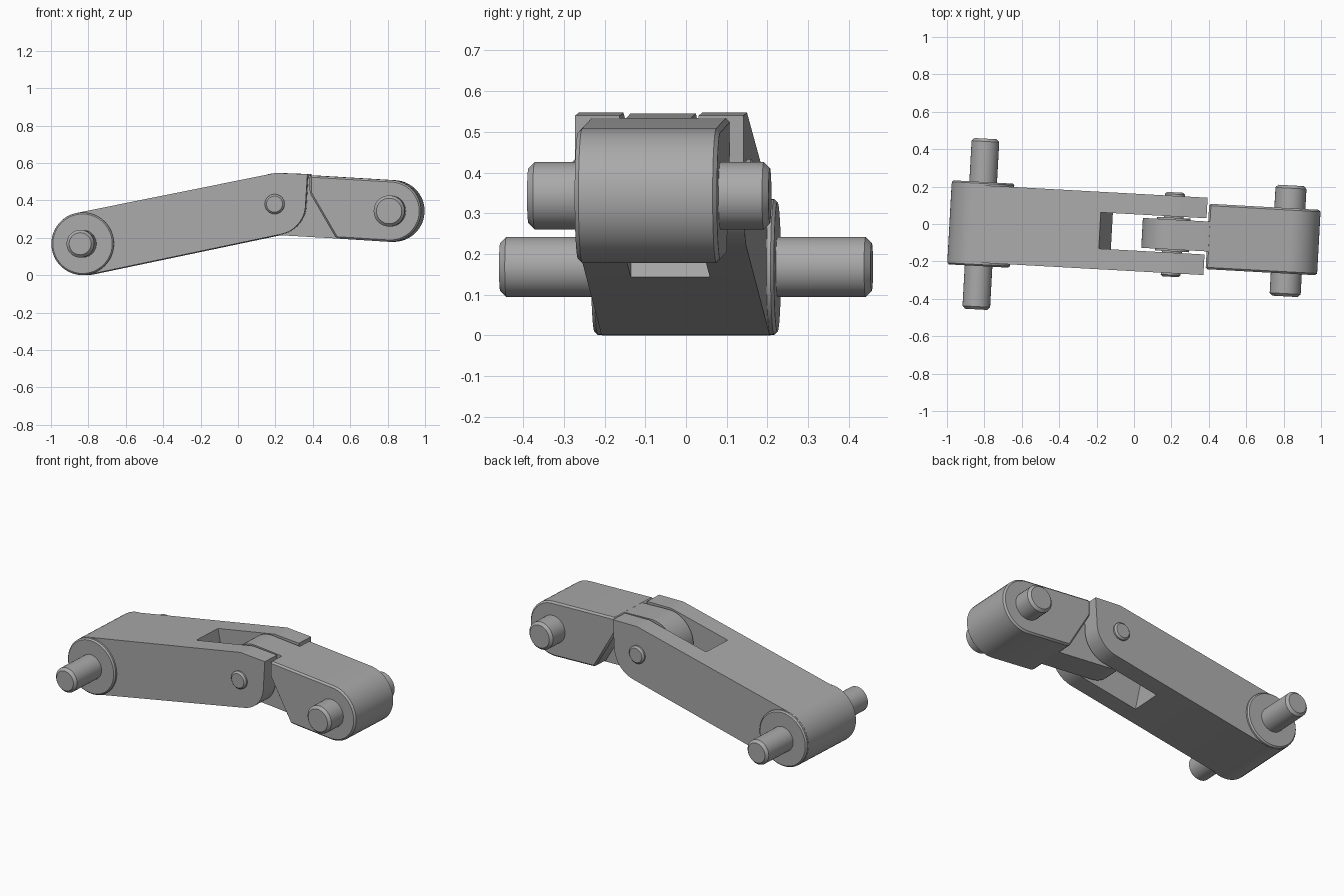
import bpy
from math import sin, cos, radians
from mathutils import Matrix

cube = bpy.data.objects.get("Cube")
if cube:
    bpy.data.objects.remove(cube, do_unlink=True)

metal = bpy.data.materials.new("grey metal")
metal.use_nodes = True
GREY = (0.4, 0.4, 0.4, 1)
metal.diffuse_color = GREY
metal.node_tree.nodes["Principled BSDF"].inputs["Base Color"].default_value = GREY

# The whole linkage is turned slightly about the vertical
PLACE = Matrix.Translation((0, -0.045, 0)) @ Matrix.Rotation(radians(-3.15), 4, 'Z')

# Joint centres (x, z)
REAR, PIVOT, TIP = (-0.82, 0.168), (0.208, 0.38), (0.825, 0.343)


def arc(centre, r, start, end, n=28):
    """Points on an arc in the side plane, angles in degrees."""
    angles = [radians(start + (end - start) * i / n) for i in range(n + 1)]
    return [(centre[0] + r * cos(a), centre[1] + r * sin(a)) for a in angles]


def apply_all(ob):
    bpy.context.view_layer.objects.active = ob
    for m in list(ob.modifiers):
        bpy.ops.object.modifier_apply(modifier=m.name)


def prism(name, profile, half, bevel=0.0):
    """Side profile (anticlockwise) extruded across the width."""
    n = len(profile)
    verts = [(x, s * half, z) for s in (-1, 1) for x, z in profile]
    faces = [list(range(n)), list(range(2 * n - 1, n - 1, -1))]
    faces += [[i, i + n, (i + 1) % n + n, (i + 1) % n] for i in range(n)]
    mesh = bpy.data.meshes.new(name)
    mesh.from_pydata(verts, [], faces)
    mesh.materials.append(metal)
    ob = bpy.data.objects.new(name, mesh)
    bpy.context.collection.objects.link(ob)
    ob.matrix_world = PLACE
    if bevel:
        m = ob.modifiers.new("Chamfer", 'BEVEL')
        m.width, m.segments, m.limit_method = bevel, 1, 'ANGLE'
        apply_all(ob)
    return ob


def disc(name, centre, r, half, bevel=0.0):
    return prism(name, arc(centre, r, 0, 352.5, 47), half, bevel)


# Forked arm: rounded rear end, cranked top, rounded lower fork corner
arm = prism("forked_arm",
            arc(REAR, 0.168, 101.3, 281.3)
            + arc(PIVOT, 0.165, -78.5, 0, 14)
            + [(0.383, 0.54), (0.25, 0.545), (0.215, 0.547), (0.18, 0.54)],
            0.207)

# Slot between the fork tines, square to the arm
slot = prism("slot_cutter", [(-0.09, 0), (0.6, 0), (0.6, 0.7), (-0.23, 0.7)], 0.097)
slot.hide_render = True
cut = arm.modifiers.new("Slot", 'BOOLEAN')
cut.operation, cut.object, cut.solver = 'DIFFERENCE', slot, 'EXACT'
bpy.context.view_layer.update()
apply_all(arm)
bpy.data.objects.remove(slot, do_unlink=True)

# Rear boss and pin
disc("rear_boss", REAR, 0.167, 0.225, 0.008)
disc("rear_pin", REAR, 0.074, 0.457, 0.015)

# Pivot pin and its spacer
disc("pivot_pin", PIVOT, 0.053, 0.226, 0.01)
disc("pivot_spacer", PIVOT, 0.09, 0.09)

# Tip link: narrow tongue in the slot, wide block with a slanted underside cut
prism("link_tongue",
      arc(PIVOT, 0.165, 86.5, 266.5) + [(0.55, 0.195), (0.42, 0.42), (0.42, 0.532)],
      0.08)
prism("link_block",
      arc(TIP, 0.165, -93.5, 86.5) + [(0.393, 0.534), (0.393, 0.44), (0.535, 0.196)],
      0.175, 0.01)
disc("tip_pin", TIP, 0.083, 0.297, 0.015)

# Smooth the round walls, keep the edges sharp
bpy.ops.object.select_all(action='DESELECT')
for ob in bpy.context.scene.objects:
    if ob.type == 'MESH' and metal.name in ob.data.materials:
        ob.select_set(True)
        bpy.context.view_layer.objects.active = ob
bpy.ops.object.shade_smooth_by_angle(angle=radians(30))
